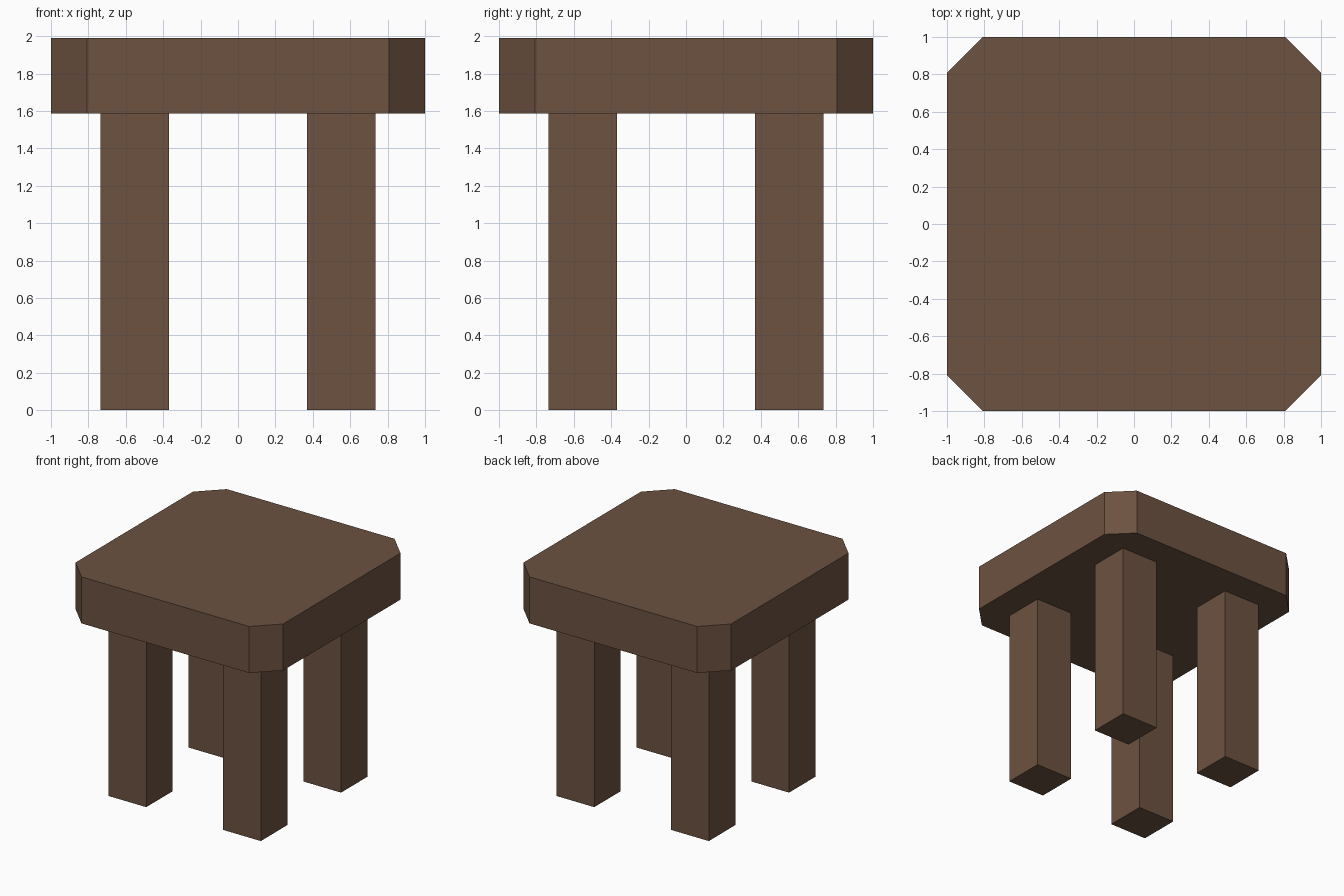
import bpy, bmesh

if "Cube" in bpy.data.objects:
    bpy.data.objects.remove(bpy.data.objects["Cube"])

wood = bpy.data.materials.new("dark brown wood")
wood.diffuse_color = (0.150, 0.084, 0.051, 1.0)
wood.use_nodes = True
wood.node_tree.nodes["Principled BSDF"].inputs["Base Color"].default_value = wood.diffuse_color


def prism(name, outline, z0, z1):
    """Extrude a flat outline from z0 up to z1."""
    bm = bmesh.new()
    base = bm.faces.new([bm.verts.new((x, y, z0)) for x, y in outline])
    top = bmesh.ops.extrude_face_region(bm, geom=[base], use_keep_orig=True)["geom"]
    bmesh.ops.translate(bm, vec=(0, 0, z1 - z0),
                        verts=[v for v in top if isinstance(v, bmesh.types.BMVert)])
    bmesh.ops.recalc_face_normals(bm, faces=bm.faces)
    mesh = bpy.data.meshes.new(name)
    bm.to_mesh(mesh)
    bm.free()
    mesh.materials.append(wood)
    obj = bpy.data.objects.new(name, mesh)
    bpy.context.collection.objects.link(obj)
    return obj


SEAT_BOTTOM, SEAT_TOP = 1.585, 1.99

# Seat: thick square slab with cut corners
h, c = 1.0, 0.808
prism("seat", [(c, -h), (h, -c), (h, c), (c, h),
               (-c, h), (-h, c), (-h, -c), (-c, -h)], SEAT_BOTTOM, SEAT_TOP)

# Four square legs
inner, outer = 0.37, 0.734
for y_name, sy in (("front", -1), ("back", 1)):
    for x_name, sx in (("left", -1), ("right", 1)):
        corners = [(inner, inner), (outer, inner), (outer, outer), (inner, outer)]
        prism(f"{y_name}_{x_name}_leg", [(x * sx, y * sy) for x, y in corners],
              0.0, SEAT_BOTTOM)
